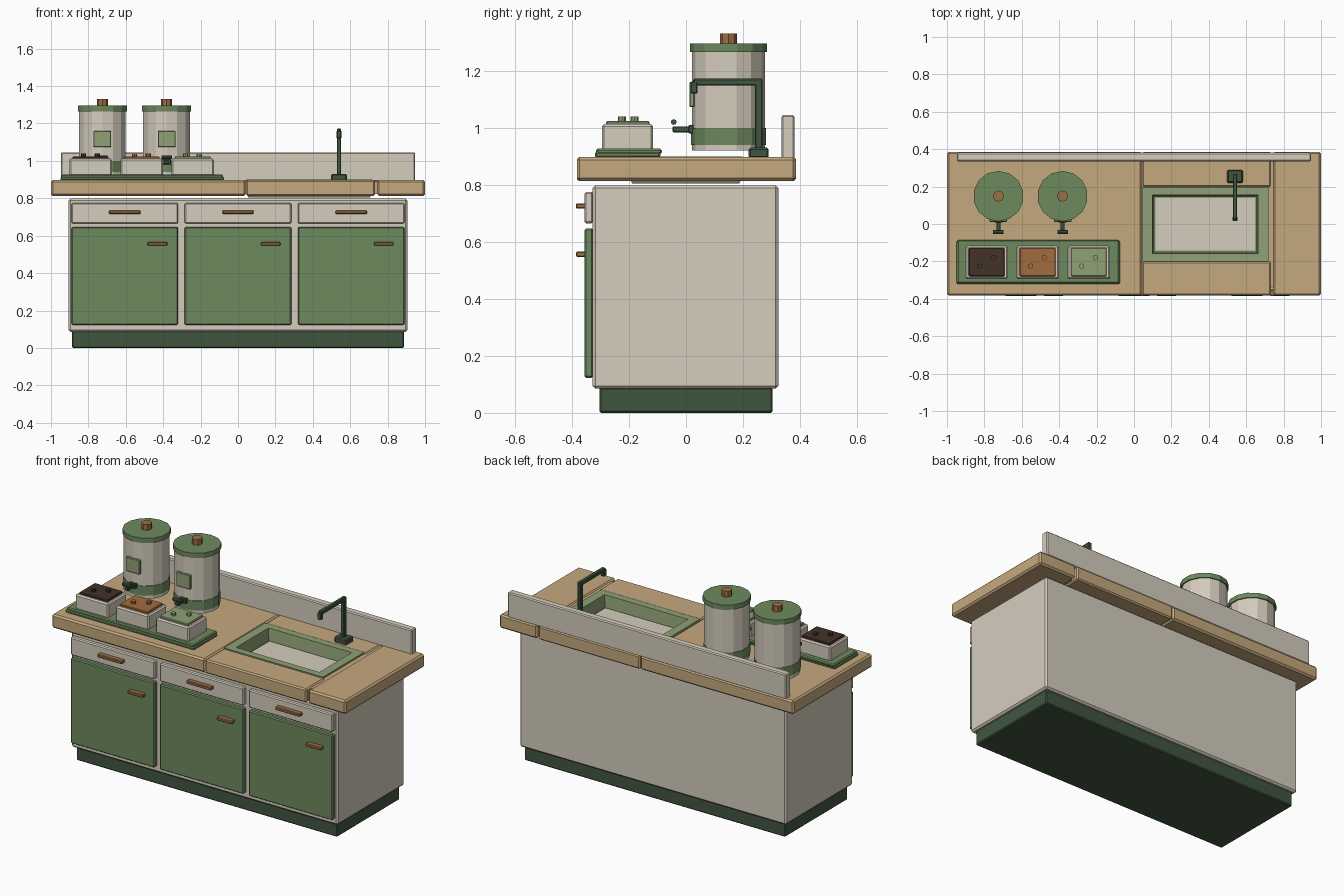
import bpy, bmesh
from math import pi

if "Cube" in bpy.data.objects:
    bpy.data.objects.remove(bpy.data.objects["Cube"])


def material(name, r, g, b):
    m = bpy.data.materials.new(name)
    m.diffuse_color = [(c / 255) ** 2.2 for c in (r, g, b)] + [1]
    m.use_nodes = True
    m.node_tree.nodes["Principled BSDF"].inputs["Base Color"].default_value = m.diffuse_color
    return m


CREAM = material("cream", 212, 204, 188)
GREEN = material("green", 109, 136, 95)
DARK = material("dark_green", 66, 86, 66)
SAGE = material("sage", 143, 160, 118)
WOOD = material("wood", 196, 167, 125)
BROWN = material("handle_brown", 155, 110, 70)
COCOA = material("cocoa", 70, 52, 46)
ORANGE = material("caramel", 160, 108, 64)


def finish(name, bm, mat):
    bmesh.ops.recalc_face_normals(bm, faces=bm.faces)
    me = bpy.data.meshes.new(name)
    bm.to_mesh(me)
    bm.free()
    me.materials.append(mat)
    ob = bpy.data.objects.new(name, me)
    bpy.context.collection.objects.link(ob)
    return ob


def box(name, x, y, z, mat, bevel=0.006):
    """Bevelled box from (min, max) ranges."""
    bm = bmesh.new()
    bmesh.ops.create_cube(bm, size=1)
    for v in bm.verts:
        v.co = [(a + b) / 2 + c * (b - a) for (a, b), c in zip((x, y, z), v.co)]
    if bevel:
        bmesh.ops.bevel(bm, geom=bm.edges[:], offset=bevel, segments=1, affect='EDGES')
    return finish(name, bm, mat)


def cylinder(name, x, y, z, r, mat, sides=14):
    """Upright flat-sided cylinder, z is a (min, max) range."""
    bm = bmesh.new()
    bmesh.ops.create_cone(bm, cap_ends=True, segments=sides, radius1=r, radius2=r, depth=z[1] - z[0])
    ob = finish(name, bm, mat)
    ob.location = (x, y, (z[0] + z[1]) / 2)
    return ob


# Cabinet
box("plinth", (-0.887, 0.887), (-0.304, 0.304), (0, 0.09), DARK)
box("carcass", (-0.905, 0.905), (-0.328, 0.324), (0.085, 0.798), CREAM, 0.01)
for i, cx in enumerate((-0.605, 0, 0.605)):
    w = 0.285
    box(f"door_{i}", (cx - w, cx + w), (-0.356, -0.325), (0.123, 0.647), GREEN)
    box(f"drawer_{i}", (cx - w, cx + w), (-0.356, -0.325), (0.665, 0.775), CREAM)
    box(f"drawer_handle_{i}", (cx - 0.084, cx + 0.084), (-0.386, -0.352), (0.716, 0.735), BROWN, 0.004)
    box(f"door_handle_{i}", (cx + 0.122, cx + 0.227), (-0.386, -0.352), (0.547, 0.566), BROWN, 0.004)

# Worktop in sections around the sink
TOP = (0.813, 0.897)
box("worktop_left", (-1, 0.042), (-0.383, 0.386), TOP, WOOD, 0.01)
box("worktop_right", (0.744, 1), (-0.383, 0.386), TOP, WOOD, 0.01)
box("worktop_front", (0.044, 0.732), (-0.383, -0.2), TOP, WOOD, 0.008)
box("worktop_back", (0.044, 0.732), (0.198, 0.386), TOP, WOOD, 0.008)
box("worktop_joint", (0.715, 0.75), (-0.34, 0.34), (0.823, 0.89), WOOD, 0)
box("backsplash", (-0.947, 0.947), (0.335, 0.381), (0.89, 1.045), CREAM)

# Sink: outer wall, flat rim and inner wall lofted from rectangles
bm = bmesh.new()
rings = []
for hx, hy, z in ((0.325, 0.188, 0.805), (0.337, 0.2, 0.83), (0.337, 0.2, 0.9),
                  (0.283, 0.157, 0.9), (0.275, 0.149, 0.825)):
    rings.append([bm.verts.new((0.381 + sx * hx, -0.001 + sy * hy, z))
                  for sx, sy in ((-1, -1), (1, -1), (1, 1), (-1, 1))])
for a, b in zip(rings, rings[1:]):
    for k in range(4):
        bm.faces.new((a[k], a[k - 1], b[k - 1], b[k]))
bm.faces.new(rings[0])
bm.faces.new(rings[-1])
finish("sink_basin", bm, SAGE)
box("sink_floor", (0.115, 0.647), (-0.142, 0.14), (0.815, 0.83), CREAM, 0)

# Faucet
box("faucet_base", (0.498, 0.582), (0.22, 0.29), (0.893, 0.93), DARK)
box("faucet_column", (0.528, 0.552), (0.242, 0.268), (0.92, 1.172), DARK, 0.004)
box("faucet_arm", (0.528, 0.552), (0.025, 0.268), (1.148, 1.172), DARK, 0.004)
box("faucet_spout", (0.527, 0.553), (0.015, 0.041), (1.12, 1.162), DARK, 0.004)

# Topping tray with three containers
box("tray", (-0.95, -0.075), (-0.32, -0.09), (0.895, 0.915), GREEN)
box("tray_lip", (-0.945, -0.08), (-0.315, -0.085), (0.908, 0.927), GREEN)
for i, (cx, mat) in enumerate(((-0.788, COCOA), (-0.515, ORANGE), (-0.242, SAGE))):
    box(f"container_{i}", (cx - 0.113, cx + 0.113), (-0.295, -0.115), (0.92, 1.013), CREAM, 0.008)
    box(f"filling_{i}", (cx - 0.096, cx + 0.096), (-0.28, -0.128), (1.0, 1.024), mat, 0.004)
    for dx, y in ((0.035, -0.18), (-0.038, -0.225)):
        cylinder(f"filling_piece_{i}", cx + dx, y, (1.015, 1.039), 0.014, mat, 8)

# Drink dispensers
for i, cx in enumerate((-0.725, -0.382)):
    cy = 0.149
    cylinder(f"urn_body_{i}", cx, cy, (0.92, 1.27), 0.128, CREAM)
    cylinder(f"urn_band_{i}", cx, cy, (0.94, 1.0), 0.131, GREEN)
    cylinder(f"urn_lid_{i}", cx, cy, (1.265, 1.295), 0.135, GREEN)
    cylinder(f"urn_knob_{i}", cx, cy, (1.29, 1.33), 0.03, BROWN, 8)
    box(f"urn_panel_{i}", (cx - 0.047, cx + 0.047), (0.012, 0.03), (1.073, 1.16), SAGE, 0.003)
    box(f"tap_mount_{i}", (cx - 0.023, cx + 0.023), (0.008, 0.03), (0.98, 1.01), DARK, 0.003)
    box(f"tap_spout_{i}", (cx - 0.011, cx + 0.011), (-0.047, 0.02), (0.984, 1.005), DARK, 0.003)
    bar = cylinder(f"tap_lever_{i}", cx, -0.043, (-0.028, 0.028), 0.01, DARK, 8)
    bar.location.z = 1.02
    bar.rotation_euler.y = pi / 2
